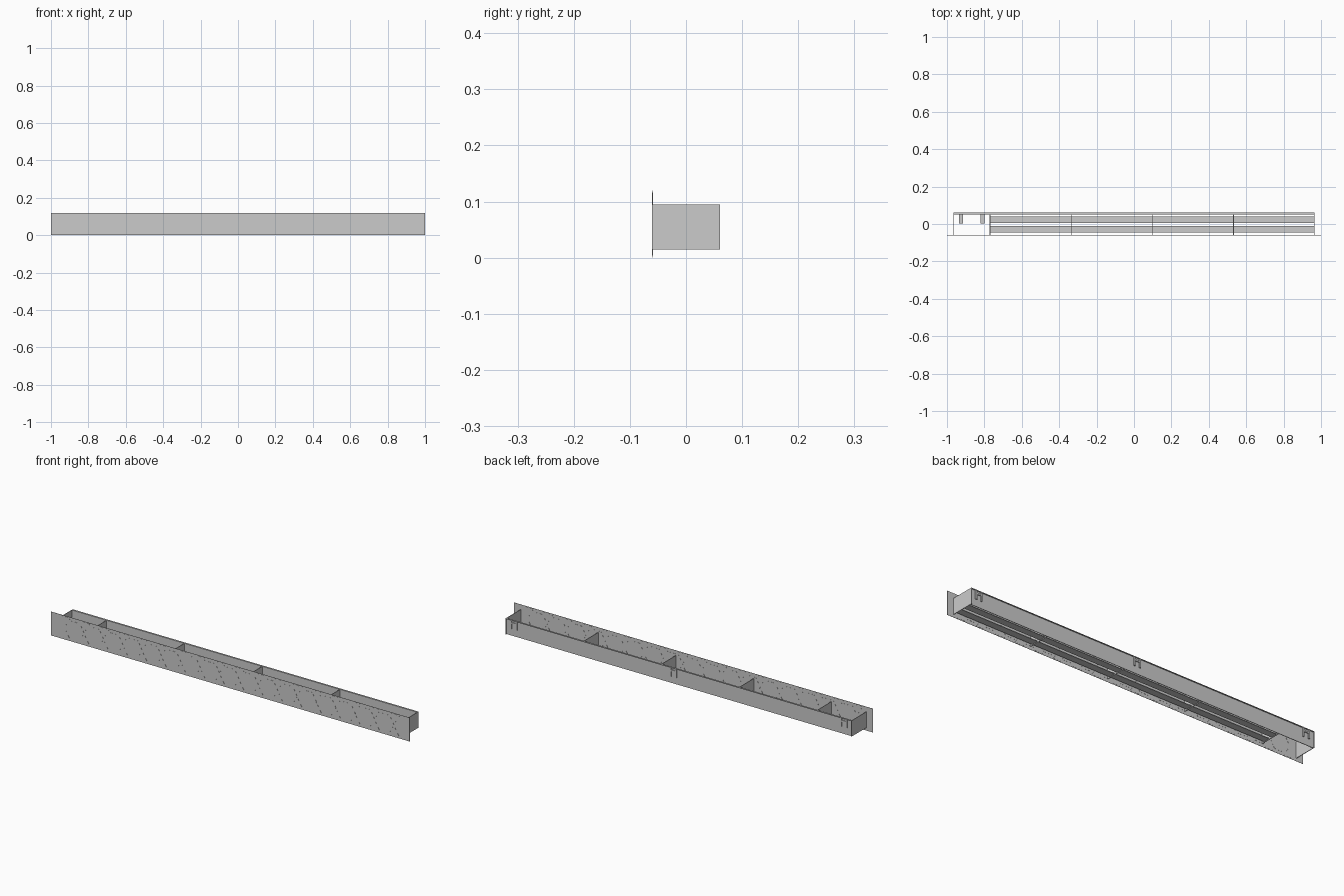
import bpy, bmesh, math

if "Cube" in bpy.data.objects:
    bpy.data.objects.remove(bpy.data.objects["Cube"])


def box(name, x, y, z):
    """Box from (min, max) ranges on each axis."""
    bm = bmesh.new()
    bmesh.ops.create_cube(bm, size=1)
    for v in bm.verts:
        for i, (a, b) in enumerate((x, y, z)):
            v.co[i] = a if v.co[i] < 0 else b
    return finish(name, bm)


def finish(name, bm):
    bmesh.ops.recalc_face_normals(bm, faces=bm.faces)
    mesh = bpy.data.meshes.new(name)
    bm.to_mesh(mesh)
    bm.free()
    ob = bpy.data.objects.new(name, mesh)
    bpy.context.collection.objects.link(ob)
    return ob


def tile(bm, pts, y0, y1):
    """Thin prism on the front panel from an (x, z) outline."""
    front = [bm.verts.new((x, y0, z)) for x, z in pts]
    back = [bm.verts.new((x, y1, z)) for x, z in pts]
    n = len(pts)
    bm.faces.new(front)
    bm.faces.new(back[::-1])
    for i in range(n):
        j = (i + 1) % n
        bm.faces.new((front[i], back[i], back[j], front[j]))


# Front panel with honeycomb relief on both sides
box("front_panel", (-1, 1), (-0.0604, -0.0594), (0, 0.12))
bm = bmesh.new()
pitch, r, zc = 0.108, 0.049, 0.06
for k in range(-9, 10):
    cx = k * pitch
    if abs(cx) + r < 1:
        tile(bm, [(cx + r * math.cos(a * math.pi / 3), zc + r * math.sin(a * math.pi / 3))
                  for a in range(6)], -0.061, -0.0588)
    # Filler tiles along the panel edges, between neighbouring hexagons
    if k < 9:
        m = cx + pitch / 2
        for s in (-1, 1):
            tile(bm, [(m - 0.026, zc + s * 0.056), (m + 0.026, zc + s * 0.056),
                      (m, zc + s * 0.012)], -0.061, -0.0588)
finish("honeycomb_relief", bm)

# Open box frame: end walls, recessed rear wall and its top lip
Z = (0.015, 0.095)
for name, s in (("left_end", -1), ("right_end", 1)):
    box(name, tuple(sorted((s * 0.965, s * 0.962))), (-0.0594, 0.061), Z)
box("rear_wall", (-0.962, 0.962), (0.052, 0.055), Z)
box("rear_top_lip", (-0.962, 0.962), (0.055, 0.061), (0.093, 0.095))

# Dividers between the bays
for i in range(4):
    x = -0.77 + i * 0.434
    box(f"divider_{i + 1}", (x - 0.0015, x + 0.0015), (-0.0594, 0.052), Z)

# Long bottom slats
for name, y in (("front_slat", (-0.045, -0.01)), ("rear_slat", (0.005, 0.04))):
    box(name, (-0.77, 0.962), y, (0.018, 0.021))

# Two bracket arms in the open bay
for i, x in enumerate((-0.925, -0.81)):
    box(f"bracket_arm_{i + 1}", (x - 0.01, x + 0.01), (0.003, 0.052), (0.053, 0.056))

# U-shaped hangers on the rear wall
for i, x in enumerate((-0.92, 0.03, 0.92)):
    for s in (-1, 1):
        c = x + s * 0.015
        box(f"hanger_{i + 1}_leg", (c - 0.004, c + 0.004), (0.055, 0.06), (0.05, 0.093))
    box(f"hanger_{i + 1}_bridge", (x - 0.011, x + 0.011), (0.055, 0.06), (0.075, 0.083))
